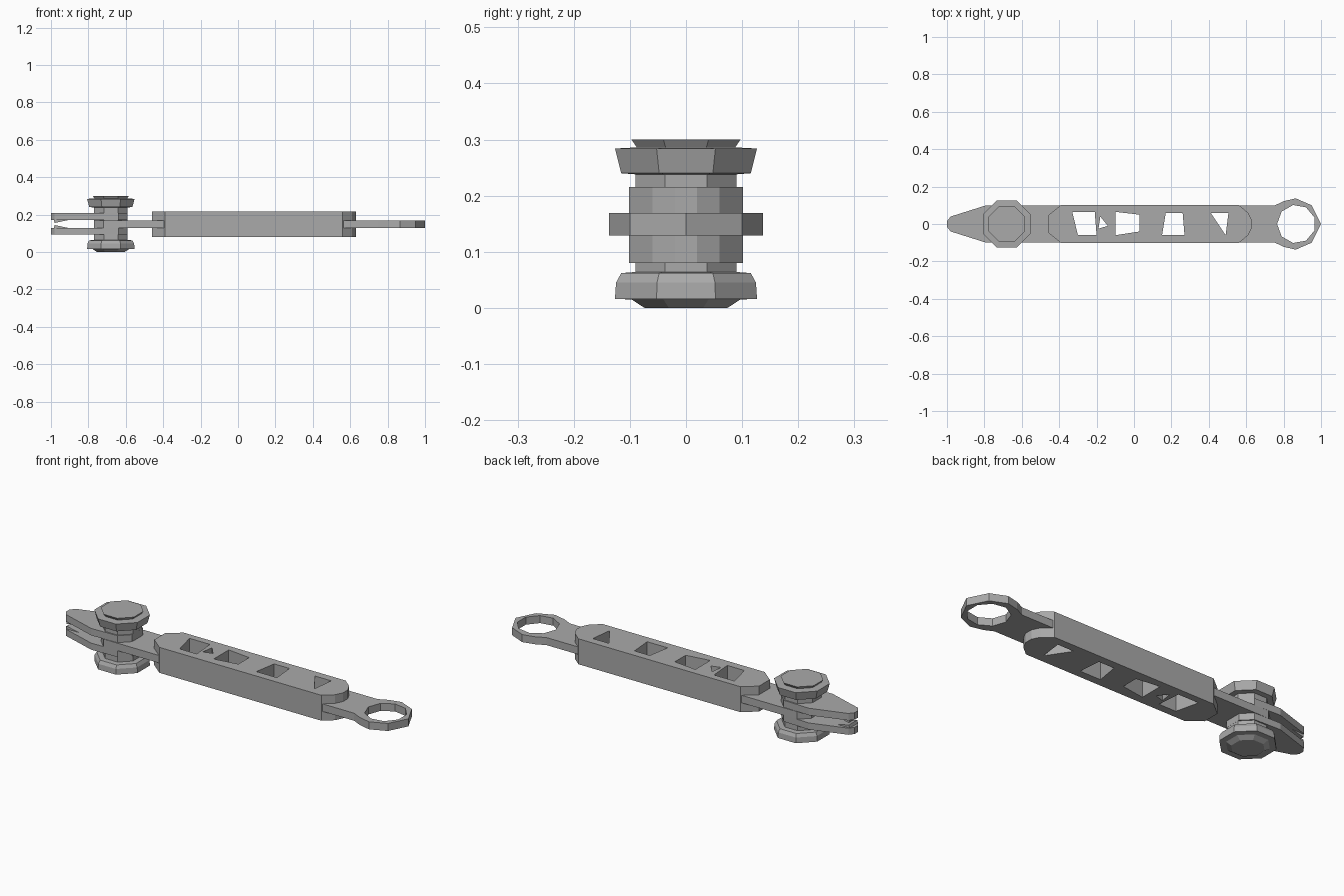
import bpy
import bmesh
from math import cos, sin, tau

if "Cube" in bpy.data.objects:
    bpy.data.objects.remove(bpy.data.objects["Cube"], do_unlink=True)

steel = bpy.data.materials.new("plain grey")
steel.use_nodes = True
GREY = (0.4, 0.4, 0.4, 1)
steel.diffuse_color = GREY
steel.node_tree.nodes["Principled BSDF"].inputs["Base Color"].default_value = GREY


def finish(name, bm):
    bmesh.ops.recalc_face_normals(bm, faces=bm.faces)
    mesh = bpy.data.meshes.new(name)
    bm.to_mesh(mesh)
    bm.free()
    mesh.materials.append(steel)
    obj = bpy.data.objects.new(name, mesh)
    bpy.context.collection.objects.link(obj)
    return obj


def loft(name, sections):
    """Skin a stack of matching closed loops and cap both ends."""
    bm = bmesh.new()
    rings = [[bm.verts.new(p) for p in s] for s in sections]
    n = len(rings[0])
    for a, b in zip(rings, rings[1:]):
        for i in range(n):
            j = (i + 1) % n
            bm.faces.new((a[i], a[j], b[j], b[i]))
    bm.faces.new(rings[0][::-1])
    bm.faces.new(rings[-1])
    return finish(name, bm)


def prism(name, outline, z0, z1):
    return loft(name, [[(x, y, z) for x, y in outline] for z in (z0, z1)])


def mirrored(half):
    """Close a half outline (y >= 0) across the long axis."""
    return half + [(x, -y) for x, y in reversed(half) if y > 0]


def ngon(cx, r, n, turn=0.5):
    return [(cx + r * cos(tau * (i + turn) / n), r * sin(tau * (i + turn) / n))
            for i in range(n)]


def cut(obj, cutters):
    for c in cutters:
        mod = obj.modifiers.new("cut", "BOOLEAN")
        mod.object = c
        mod.solver = "EXACT"
    bpy.context.view_layer.update()
    deps = bpy.context.evaluated_depsgraph_get()
    mesh = bpy.data.meshes.new_from_object(obj.evaluated_get(deps))
    obj.modifiers.clear()
    obj.data = mesh


PIN_X = -0.68

# Flat centre bar ending in a ring
bar = prism("centre_bar", mirrored([
    (-0.77, 0.05), (-0.72, 0.098), (0.75, 0.098), (0.80, 0.122), (0.865, 0.137),
    (0.95, 0.10), (1.0, 0.0)]), 0.129, 0.169)

# Grip block with chamfered ends
grip = prism("grip_block", mirrored([
    (-0.46, 0.045), (-0.39, 0.102), (0.56, 0.102), (0.61, 0.06), (0.63, 0.02)]),
    0.08, 0.215)

# Irregular openings through the grip, and the ring bore
windows = [
    [(-0.33, 0.065), (-0.21, 0.065), (-0.20, -0.06), (-0.30, -0.06)],
    [(-0.10, 0.065), (0.03, 0.05), (0.03, -0.04), (-0.10, -0.06)],
    [(0.17, 0.06), (0.26, 0.06), (0.27, -0.06), (0.15, -0.06)],
    [(0.41, 0.06), (0.505, 0.06), (0.49, -0.06)],
    [(-0.18, 0.04), (-0.14, -0.01), (-0.19, -0.025)],
]
cutters = [prism("window_cutter", w, -0.1, 0.4) for w in windows]
bore = prism("bore_cutter", ngon(0.868, 0.103, 9), -0.1, 0.4)
cut(grip, cutters)
cut(bar, cutters + [bore])
for c in cutters + [bore]:
    bpy.data.objects.remove(c, do_unlink=True)

# Two tapered jaws clamping the bar, each with a tooth facing the gap
jaw = mirrored([(-1.0, 0.015), (-0.98, 0.04), (-0.79, 0.1), (-0.64, 0.095), (-0.59, 0.045)])
for name, z0, z1, inner, tip in (("upper", 0.17, 0.207, 0.17, 0.155),
                                 ("lower", 0.094, 0.129, 0.129, 0.144)):
    prism(name + "_jaw", jaw, z0, z1)
    loft(name + "_tooth", [
        [(-0.985, y, inner), (-0.98, y, tip), (-0.91, y, inner)]
        for y in (-0.035, 0.035)])

# Pivot pin with a faceted head at each end
profile = [(0.08, 0.0), (0.105, 0.015), (0.137, 0.016), (0.135, 0.045), (0.125, 0.062),
           (0.097, 0.064), (0.097, 0.238), (0.125, 0.24), (0.137, 0.284),
           (0.095, 0.286), (0.105, 0.3)]
loft("pivot_pin", [[(x, y, z) for x, y in ngon(PIN_X, r, 8)] for r, z in profile])
